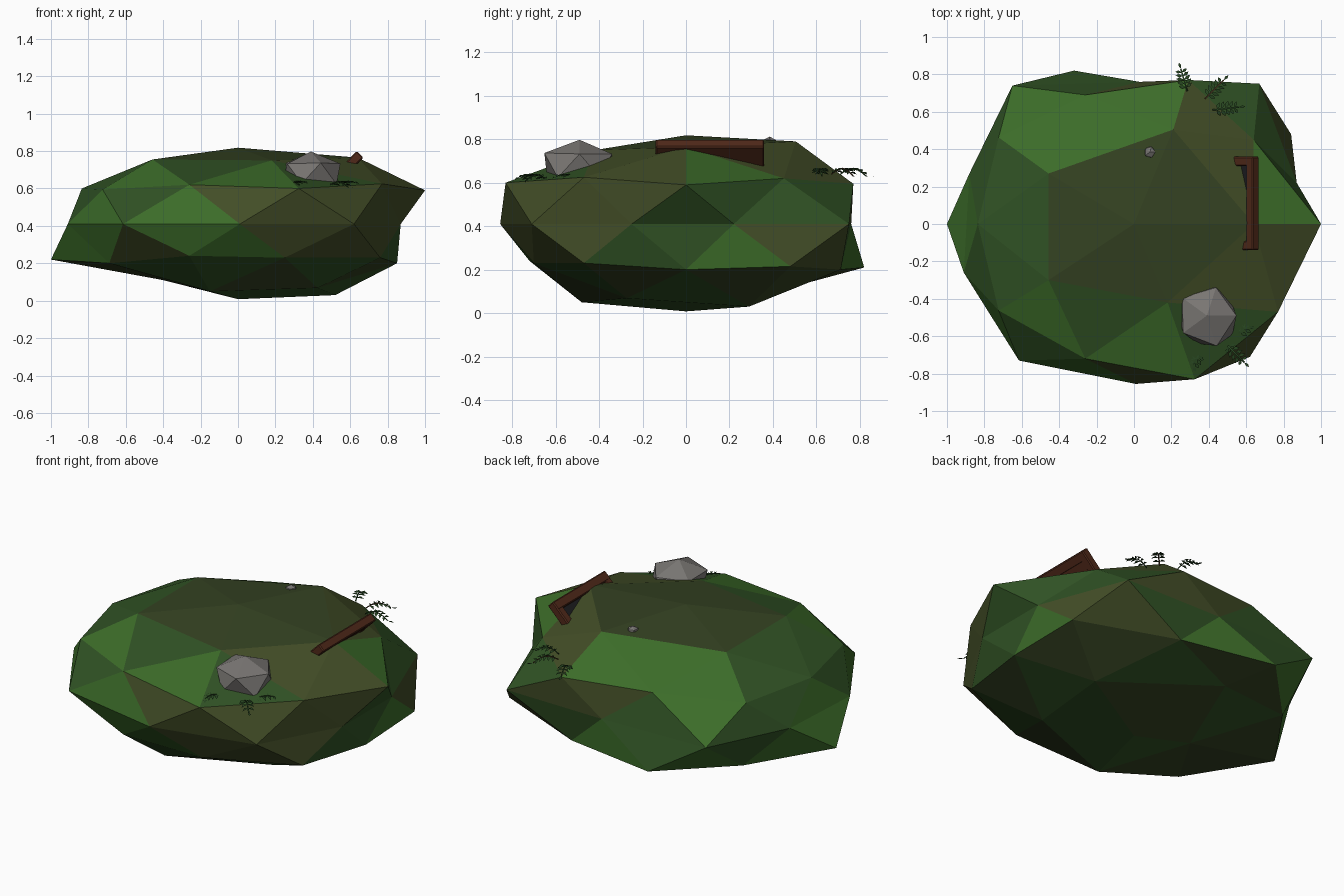
import bpy, bmesh, math, random
from mathutils import Vector, Matrix

if "Cube" in bpy.data.objects:
    bpy.data.objects.remove(bpy.data.objects["Cube"])

random.seed(4)


def mat(name, r, g, b):
    m = bpy.data.materials.new(name)
    m.diffuse_color = (r, g, b, 1)
    m.use_nodes = True
    m.node_tree.nodes["Principled BSDF"].inputs["Base Color"].default_value = m.diffuse_color
    return m


MOSS = [mat("moss_bright", .045, .15, .022), mat("moss_mid", .03, .085, .018),
        mat("moss_olive", .055, .075, .02), mat("moss_dark", .035, .055, .016)]
STONE = mat("stone", .19, .18, .17)
WOOD = mat("wood", .08, .022, .01)
BLACK = mat("dark_panel", .012, .012, .014)
LEAF = mat("fern_green", .02, .06, .015)
STEM = mat("fern_brown", .07, .035, .015)


def finish(bm, name, mats):
    me = bpy.data.meshes.new(name)
    bm.to_mesh(me)
    bm.free()
    for m in mats:
        me.materials.append(m)
    ob = bpy.data.objects.new(name, me)
    bpy.context.collection.objects.link(ob)
    return ob


# Mossy mound: squashed icosphere with its irregular corners pulled into place
bm = bmesh.new()
bmesh.ops.create_icosphere(bm, subdivisions=2, radius=1)
for v in bm.verts:
    v.co = Vector((v.co.x, v.co.y * .88, v.co.z * .405 + .413))
nudges = [
    (.64, 0, .765), (.21, .505, .79), (-.457, .27, .755), (-.457, -.3, .755), (.18, -.42, .75),
    (.64, .45, .62), (-.26, .69, .62), (-.835, 0, .6), (-.26, -.72, .62), (.77, -.47, .625),
    (1, 0, .59), (.29, .77, .595), (.325, -.83, .6),
    (.87, .22, .41), (.67, .75, .41), (.03, .76, .41), (-.65, .74, .41), (-.88, .27, .41),
    (-.91, -.26, .41), (-.615, -.73, .41), (.01, -.855, .41), (.62, -.71, .41), (.87, -.25, .41),
    (.84, .48, .215), (-.32, .82, .21), (-1, 0, .22), (-.26, -.72, .24), (.76, -.47, .23),
    (.25, -.7, .23), (.52, .29, .03), (-.18, .56, .14), (-.4, 0, .11), (-.15, -.48, .05),
]
base = [(v, v.co.copy()) for v in bm.verts]
for n in nudges:
    p = Vector(n)
    min(base, key=lambda b: (b[1] - p).length)[0].co = p
for f in bm.faces:
    c = f.calc_center_median()
    if c.z > .75:
        f.material_index = 3
    elif c.z < .25:
        f.material_index = random.choice((1, 3))
    else:
        f.material_index = random.choice((0, 0, 1, 2) if c.x < .2 else (0, 1, 2, 2))
finish(bm, "mossy_mound", MOSS)


# Stones
def stone(name, loc, size):
    bm = bmesh.new()
    bmesh.ops.create_icosphere(bm, subdivisions=1, radius=1)
    for v in bm.verts:
        k = 1 + random.uniform(-.06, .06)
        v.co = Vector([v.co[i] * size[i] * k + loc[i] for i in range(3)])
    finish(bm, name, [STONE])


stone("boulder", (.39, -.49, .68), (.18, .18, .12))
stone("pebble", (.085, .385, .785), (.032, .034, .028))


# Half-buried wooden frame, tilted 45 degrees; local x runs down into the mound
TILT = Matrix.Translation((.635, .11, .80)) @ Matrix.Rotation(math.radians(-45), 4, 'Y')


def board(name, lo, hi, m, bevel=0):
    bm = bmesh.new()
    bmesh.ops.create_cube(bm, size=1)
    for v in bm.verts:
        v.co = Vector([lo[i] + (v.co[i] + .5) * (hi[i] - lo[i]) for i in range(3)])
    if bevel:
        bmesh.ops.bevel(bm, geom=bm.edges[:], offset=bevel, segments=1, affect='EDGES')
    bm.transform(TILT)
    finish(bm, name, [m])


W, H = .25, .25
board("frame_top_rail", (-.055, -H, -.05), (0, H, 0), WOOD, .006)
board("frame_bottom_rail", (-W, -H, -.05), (-W + .05, H, 0), WOOD, .006)
for s, side in ((-1, "front"), (1, "back")):
    y = sorted((s * H, s * (H - .05)))
    board("frame_" + side + "_rail", (-W, y[0], -.05), (-.02, y[1], -.001), WOOD, .006)
board("frame_backing", (-W + .01, -H + .01, -.048), (-.01, H - .01, -.038), WOOD)
board("frame_dark_panel", (-W + .02, -H + .02, -.038), (-.02, H - .02, -.03), BLACK)


# Fern fronds: arching stem with pairs of flat leaflets
def frond(name, a, b, z0, z1, stem_mat):
    bm = bmesh.new()
    a, b = Vector((*a, z0)), Vector((*b, z1))
    d = (b - a).normalized()
    side = Vector((-d.y, d.x, 0)).normalized()
    up = Vector((0, 0, 1))

    def at(t):
        return a.lerp(b, t) + up * (.03 * math.sin(math.pi * t))

    def poly(pts, mi):
        bm.faces.new([bm.verts.new(p) for p in pts]).material_index = mi

    n = 6
    for i in range(n):
        p, q = at(i / n), at((i + 1) / n)
        w = side * .004
        poly((p - w, q - w, q + w, p + w), 1)
        poly((p - up * .004, q - up * .004, q + up * .004, p + up * .004), 1)
        if i:
            size = .045 * (1 - .5 * abs(i / n - .4))
            for s in (-1, 1):
                out = (side * s + d * .45).normalized()
                cross = Vector((-out.y, out.x, 0)) * size * .24
                mid = p + out * size * .55 + up * .004
                poly((p, mid - cross, p + out * size - up * .008, mid + cross), 0)
    e = at(1)
    poly((e, e + d * .02 + side * .008, e + d * .035, e + d * .02 - side * .008), 0)
    finish(bm, name, [LEAF, stem_mat])


fronds = [("front_fern", .61, .605, [((.37, -.66), (.30, -.78)), ((.49, -.64), (.59, -.74)),
                                     ((.52, -.61), (.66, -.51))]),
          ("back_fern", .64, .63, [((.285, .71), (.25, .83)), ((.38, .67), (.48, .77)),
                                   ((.42, .61), (.56, .625))])]
for name, z0, z1, pairs in fronds:
    for i, (a, b) in enumerate(pairs):
        brown = name == "back_fern" and i == 1
        frond(f"{name}_{i + 1}", a, b, z0, z1, STEM if brown else LEAF)
